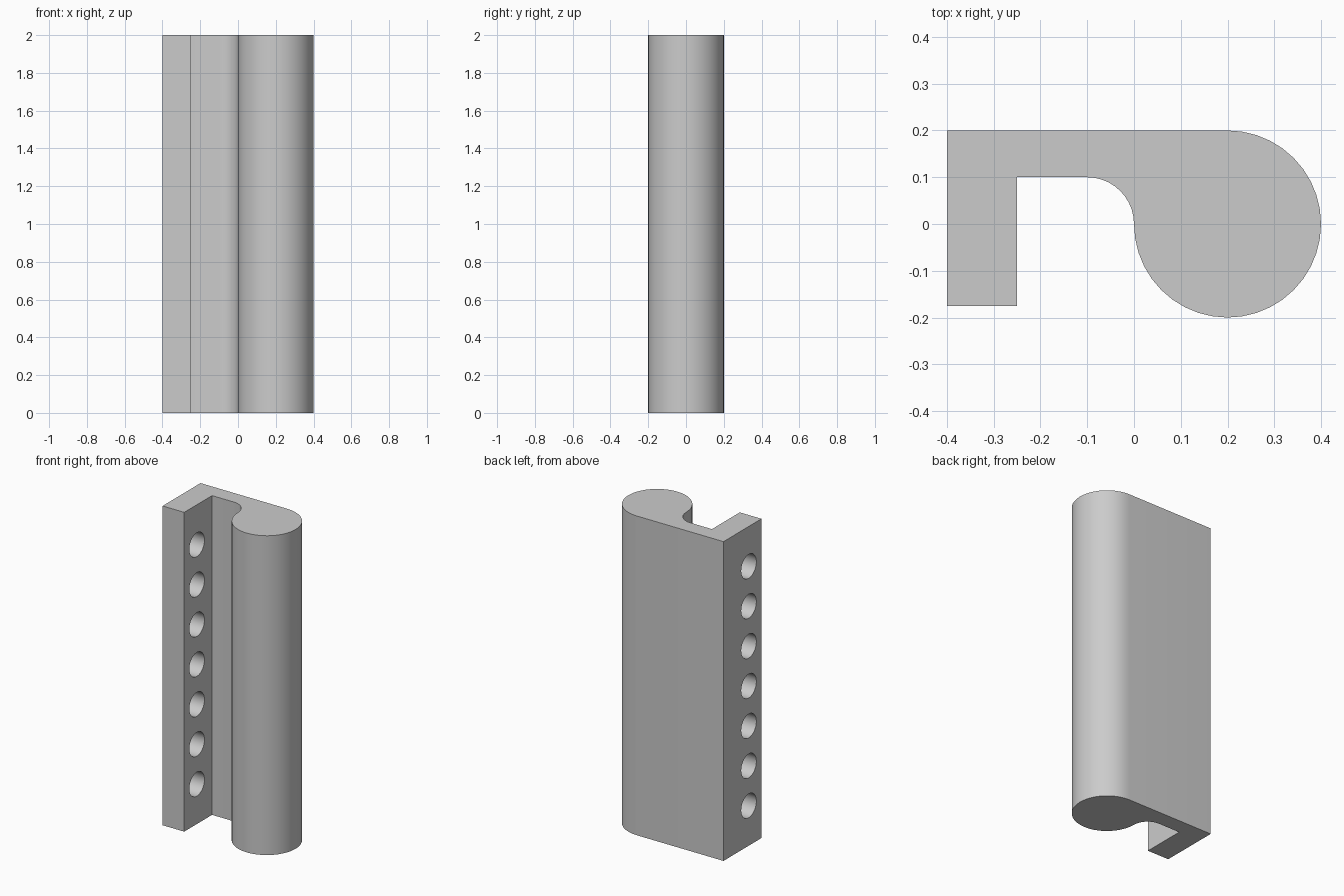
import bpy
import bmesh
from math import radians, cos, sin, pi

if "Cube" in bpy.data.objects:
    bpy.data.objects.remove(bpy.data.objects["Cube"], do_unlink=True)

HEIGHT = 2.0
HOLES = 7
HOLE_RADIUS = 0.075
HOLE_Y = -0.05

grey = bpy.data.materials.new("plain grey")
grey.use_nodes = True
colour = (0.6, 0.6, 0.6, 1)
grey.diffuse_color = colour
grey.node_tree.nodes["Principled BSDF"].inputs["Base Color"].default_value = colour


def arc(cx, cy, r, start, end, steps):
    angles = [radians(start + (end - start) * i / steps) for i in range(steps + 1)]
    return [(cx + r * cos(a), cy + r * sin(a)) for a in angles]


def select_only(obj):
    bpy.ops.object.select_all(action="DESELECT")
    obj.select_set(True)
    bpy.context.view_layer.objects.active = obj


# Hooked cross-section: flange, web, fillet and round bead
profile = [(-0.4, 0.2), (-0.4, -0.175), (-0.25, -0.175), (-0.25, 0.1)]
profile += arc(-0.1, 0, 0.1, 90, 0, 10)
profile += arc(0.2, 0, 0.2, 180, 450, 30)[1:]

# Extrude the section upward
bm = bmesh.new()
base = bm.faces.new([bm.verts.new((x, y, 0)) for x, y in profile])
top = bmesh.ops.extrude_face_region(bm, geom=[base], use_keep_orig=True)
moved = [g for g in top["geom"] if isinstance(g, bmesh.types.BMVert)]
bmesh.ops.translate(bm, verts=moved, vec=(0, 0, HEIGHT))
bmesh.ops.recalc_face_normals(bm, faces=bm.faces)
mesh = bpy.data.meshes.new("hooked_rail")
bm.to_mesh(mesh)
bm.free()
rail = bpy.data.objects.new("hooked_rail", mesh)
bpy.context.collection.objects.link(rail)
mesh.materials.append(grey)

# Row of evenly spaced holes through the flange
cutters = []
for i in range(HOLES):
    z = HEIGHT * (i + 1) / (HOLES + 1)
    bpy.ops.mesh.primitive_cylinder_add(vertices=32, radius=HOLE_RADIUS, depth=0.25,
                                        location=(-0.325, HOLE_Y, z),
                                        rotation=(0, pi / 2, 0))
    cutter = bpy.context.object
    cutter.name = f"hole_cutter_{i + 1}"
    cutter.hide_render = True
    cutter.data.materials.append(grey)
    cut = rail.modifiers.new("flange_hole", "BOOLEAN")
    cut.operation = "DIFFERENCE"
    cut.solver = "EXACT"
    cut.object = cutter
    cutters.append(cutter)

select_only(rail)
for name in [m.name for m in rail.modifiers]:
    bpy.ops.object.modifier_apply(modifier=name)
for cutter in cutters:
    bpy.data.objects.remove(cutter, do_unlink=True)

# Smooth the curved walls, keep the corners crisp
select_only(rail)
bpy.ops.object.shade_smooth_by_angle(angle=radians(30))
